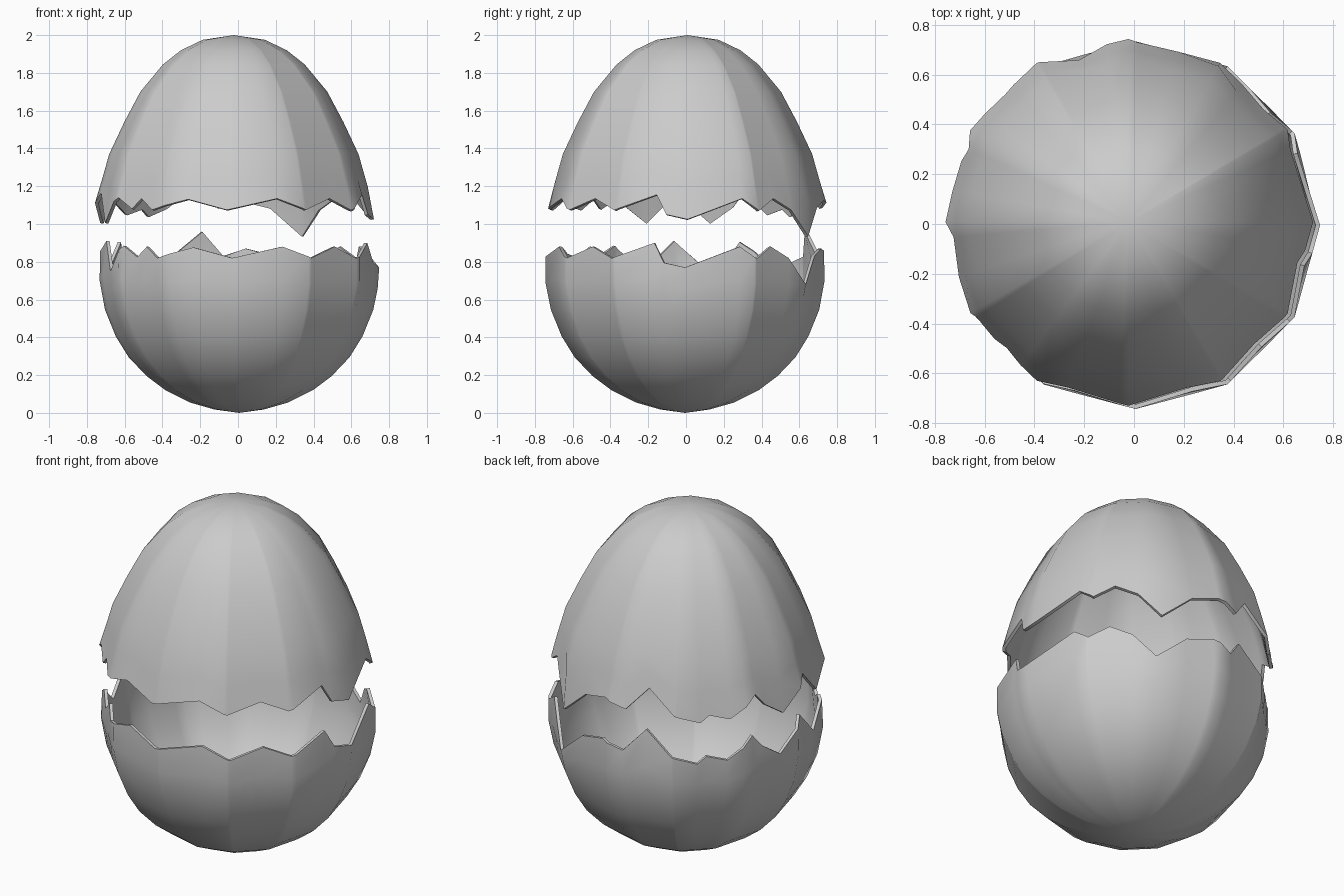
import bpy, bmesh, math

if "Cube" in bpy.data.objects:
    bpy.data.objects.remove(bpy.data.objects["Cube"])

# Egg profile (radius, height) for the unbroken shell, from base to tip
PROFILE = [(0, 0), (.13, .018), (.26, .055), (.39, .12), (.49, .195), (.585, .295),
           (.653, .405), (.71, .545), (.738, .68), (.742, .78), (.735, .86),
           (.705, .955), (.66, 1.115), (.58, 1.285), (.495, 1.445), (.375, 1.59),
           (.28, 1.665), (.165, 1.72), (0, 1.745)]

# Zigzag crack (angle in degrees, height)
CRACK = [(0, .77), (24, .88), (31, .815), (40, .88), (50, .82), (60, .68), (74, .83),
         (87, .87), (97, .83), (107, .96), (119, .83), (130, .785), (134, .825),
         (143, .795), (155.5, .905), (160, .835), (170, .75), (185, .91), (198, .75),
         (212, .885), (221, .825), (226, .88), (233, .82), (250, .876), (267, .82),
         (289, .88), (301.5, .82), (316, .88), (328, .818), (346.5, .90), (351, .795), (360, .77)]
SIDES = 12


def interp(pairs, t):
    for (a, va), (b, vb) in zip(pairs, pairs[1:]):
        if a <= t <= b:
            return va + (vb - va) * (t - a) / (b - a)
    return pairs[-1][1]


def point(r, ang, z):
    # radius follows a twelve-sided outline
    step = 360 / SIDES
    k = math.cos(math.radians(step / 2)) / math.cos(math.radians(ang % step - step / 2))
    a = math.radians(ang)
    return (r * k * math.cos(a), r * k * math.sin(a), z)


def half_shell(name, rings, offset):
    radius_at = [(z, r) for r, z in PROFILE]
    angles = sorted({a % 360 for a, _ in CRACK} | {i * 360 / SIDES for i in range(SIDES)})
    bm = bmesh.new()
    pole = bm.verts.new((0, 0, rings[0][1]))
    columns = []
    for a in angles:
        rim = interp(CRACK, a)
        last = rings[-1][1]
        pts = list(rings[1:])
        for f in (.5, 1):
            z = last + (rim - last) * f
            pts.append((interp(radius_at, z), z))
        columns.append([bm.verts.new(point(r, a, z)) for r, z in pts])
    for i, c in enumerate(columns):
        d = columns[(i + 1) % len(columns)]
        bm.faces.new((pole, c[0], d[0]))
        for j in range(len(c) - 1):
            bm.faces.new((c[j], c[j + 1], d[j + 1], d[j]))
    # make all faces point away from the egg's middle
    bm.normal_update()
    if sum((f.calc_center_median().z - .8) * f.normal.z for f in bm.faces) < 0:
        bmesh.ops.reverse_faces(bm, faces=bm.faces[:])
    mesh = bpy.data.meshes.new(name)
    bm.to_mesh(mesh)
    bm.free()
    ob = bpy.data.objects.new(name, mesh)
    ob.location = offset
    bpy.context.collection.objects.link(ob)
    bpy.ops.object.select_all(action='DESELECT')
    bpy.context.view_layer.objects.active = ob
    ob.select_set(True)
    # shell thickness
    mod = ob.modifiers.new("thickness", 'SOLIDIFY')
    mod.thickness = .018
    mod.offset = -1
    bpy.ops.object.modifier_apply(modifier=mod.name)
    bpy.ops.object.shade_smooth_by_angle(angle=math.radians(40))
    return ob


# Lower cup and raised upper cap share the same crack
half_shell("lower_shell", PROFILE[:8], (.006, -.005, 0))
half_shell("upper_shell", PROFILE[:11:-1], (-.022, .008, .255))
